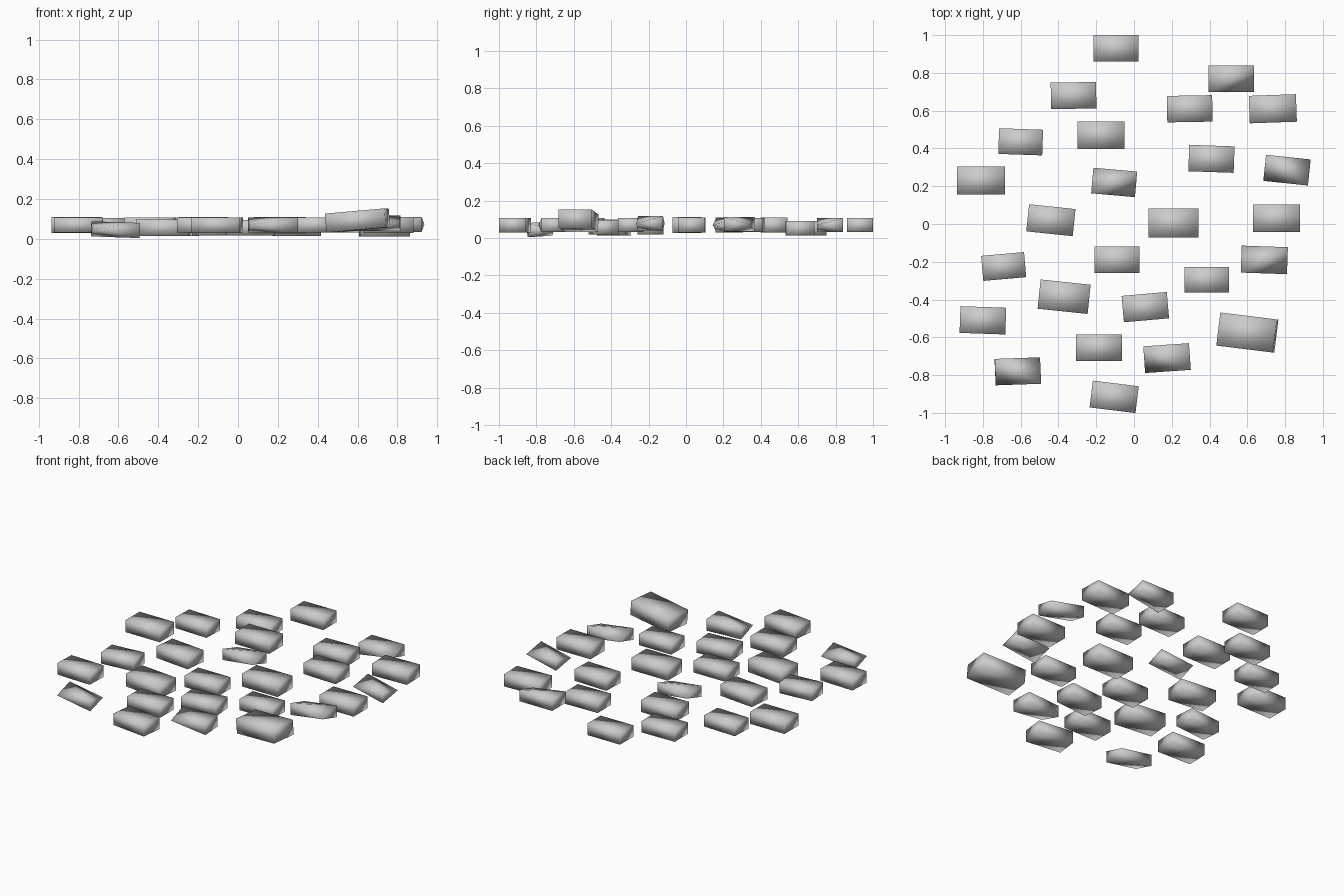
import bpy
import bmesh
from math import radians
from mathutils import Euler, Vector

default_cube = bpy.data.objects.get("Cube")
if default_cube:
    bpy.data.objects.remove(default_cube, do_unlink=True)

# Single stone colour
stone_grey = bpy.data.materials.new("stone_grey")
stone_grey.use_nodes = True
colour = (0.6, 0.6, 0.6, 1)
stone_grey.diffuse_color = colour
stone_grey.node_tree.nodes["Principled BSDF"].inputs["Base Color"].default_value = colour

# Size of a standard brick
LENGTH, DEPTH, HEIGHT = 0.24, 0.14, 0.076

# Corners named by side: front or back, then left or right in plan
CORNERS = {
    "front_left": (-1, -1),
    "front_right": (1, -1),
    "back_left": (-1, 1),
    "back_right": (1, 1),
}


def add_brick(name, x, y, turn=0, size=1, z=0.069, pitch=0, pinched=()):
    """Smooth-shaded brick; a pinched corner has its upright edge worn to a point."""
    bm = bmesh.new()
    for corner, (side, face) in CORNERS.items():
        levels = [0] if corner in pinched else [-1, 1]
        for level in levels:
            bm.verts.new(Vector((side * LENGTH, face * DEPTH, level * HEIGHT)) * size / 2)
    bmesh.ops.convex_hull(bm, input=list(bm.verts))
    if not pinched:
        bmesh.ops.dissolve_limit(bm, angle_limit=radians(1), verts=list(bm.verts), edges=list(bm.edges))
    bmesh.ops.recalc_face_normals(bm, faces=list(bm.faces))
    for face in bm.faces:
        face.smooth = True
    mesh = bpy.data.meshes.new(name)
    bm.to_mesh(mesh)
    bm.free()
    mesh.materials.append(stone_grey)
    brick = bpy.data.objects.new(name, mesh)
    brick.location = (x, y, z)
    brick.rotation_euler = Euler((0, radians(pitch), radians(turn)))
    bpy.context.collection.objects.link(brick)
    return brick


def add_row(row_name, bricks, **options):
    for index, placing in enumerate(bricks):
        add_brick(f"{row_name}_brick_{index + 1}", *placing, **options)


# Whole bricks: x, y, turn in degrees, relative size
add_row("back", [
    (-0.095, 0.93), (-0.6, 0.435, -2, 0.97), (-0.175, 0.47, 0, 1.04),
    (0.41, 0.345, -2), (-0.81, 0.23, 0, 1.05),
])
add_row("middle", [
    (-0.44, 0.02, -6, 1.03), (0.21, 0.005, 0, 1.1), (0.755, 0.03, 0, 1.04),
    (-0.69, -0.225, 5, 0.95), (0.385, -0.295, 0, 0.98),
])
add_row("front", [
    (-0.8, -0.51, -2, 1.01), (-0.185, -0.655, 0, 1.01), (-0.105, -0.915, -7, 1.02),
])

# Bricks sunk a little lower
add_row("low_back", [(-0.32, 0.68, 1), (0.295, 0.61, 1), (0.735, 0.61, 2, 1.04)], z=0.052)
add_row("low_front", [(-0.09, -0.19), (-0.37, -0.385, -6, 1.11), (0.06, -0.44, 5)], z=0.056)

# Large brick tipped up towards one side
add_brick("large_tipped_brick", 0.6, -0.575, -7, 1.26, z=0.092, pitch=-5)

# Worn bricks with pinched corners
worn_one_way = ("front_left", "back_right")
worn_other_way = ("front_right", "back_left")
add_brick("worn_right_brick", 0.81, 0.285, -6, 0.99, z=0.073, pinched=worn_one_way)
add_brick("worn_front_brick", -0.615, -0.78, 2, z=0.046, pitch=2, pinched=worn_one_way)
add_brick("worn_centre_brick", -0.105, 0.22, -5, 0.97, pinched=worn_other_way)
add_brick("worn_side_brick", 0.69, -0.19, -2, 1.02, z=0.078, pinched=worn_other_way)
add_brick("worn_back_brick", 0.515, 0.77, pinched=("front_right",))
add_brick("chipped_front_brick", 0.175, -0.71, 4, 1.01, pinched=("front_left",))
